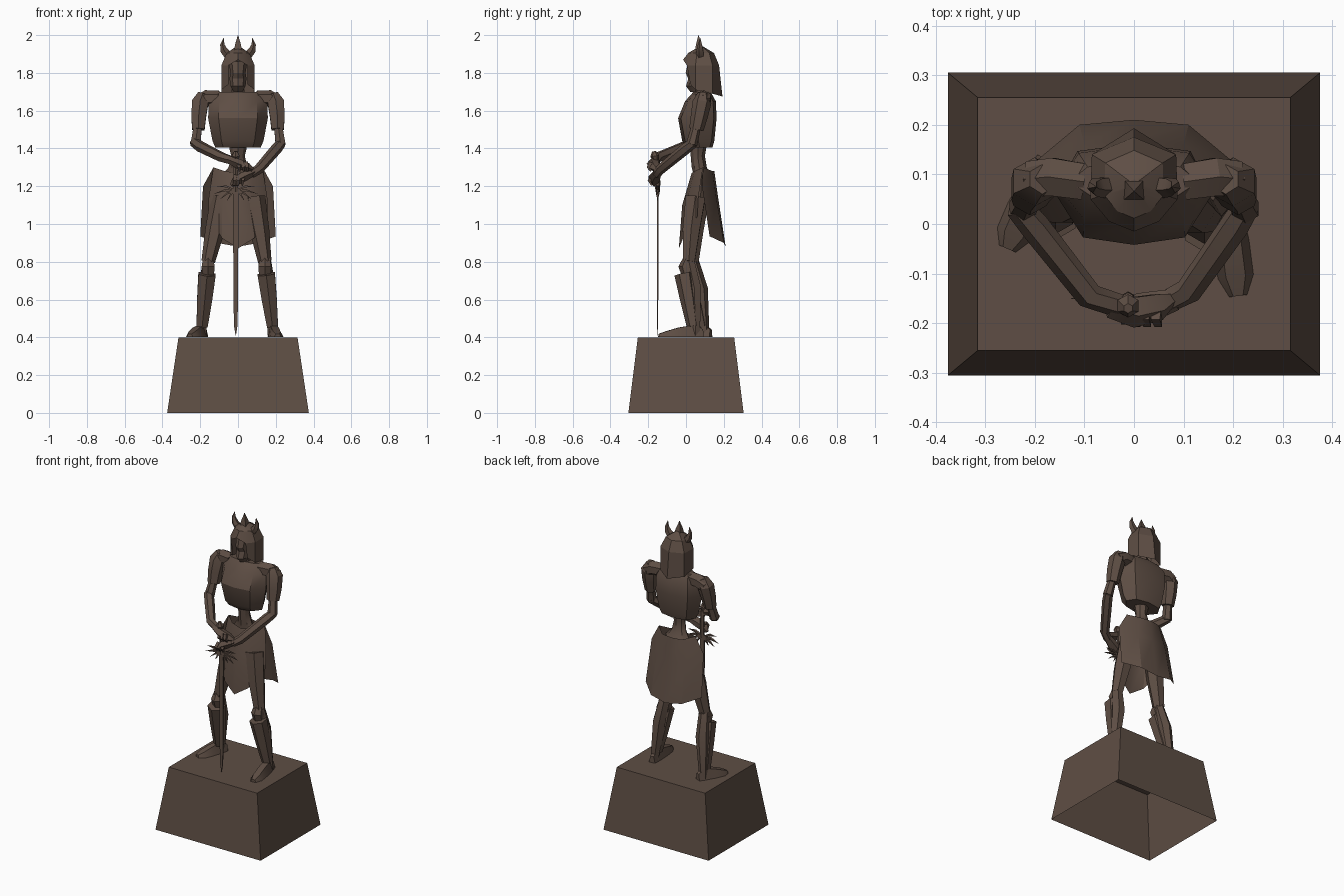
import bpy, math
from mathutils import Vector

if "Cube" in bpy.data.objects:
    bpy.data.objects.remove(bpy.data.objects["Cube"])

bronze = bpy.data.materials.new("dark_bronze")
bronze.diffuse_color = (0.112, 0.076, 0.058, 1)
bronze.use_nodes = True
bronze.node_tree.nodes["Principled BSDF"].inputs["Base Color"].default_value = bronze.diffuse_color


def add(name, verts, faces):
    me = bpy.data.meshes.new(name)
    me.from_pydata([tuple(v) for v in verts], [], faces)
    me.materials.append(bronze)
    ob = bpy.data.objects.new(name, me)
    bpy.context.collection.objects.link(ob)
    return ob


def loft(name, rings, caps=(True, True), closed=True):
    """Skin a stack of equal-length rings (or open rows)."""
    n = len(rings[0])
    verts = [p for r in rings for p in r]
    faces = []
    for i in range(len(rings) - 1):
        for j in range(n if closed else n - 1):
            k = (j + 1) % n
            faces.append((i*n + j, i*n + k, (i+1)*n + k, (i+1)*n + j))
    if closed and caps[0]:
        faces.append(tuple(reversed(range(n))))
    if closed and caps[1]:
        faces.append(tuple(range(len(verts) - n, len(verts))))
    return add(name, verts, faces)


def tube(name, path, n=6, flat=1.0):
    """Faceted limb along (x, y, z, radius) points; flat squashes one axis."""
    pts = [Vector(p[:3]) for p in path]
    whole = (pts[-1] - pts[0]).normalized()
    ref = min((Vector((1, 0, 0)), Vector((0, 1, 0)), Vector((0, 0, 1))),
              key=lambda a: abs(a.dot(whole)))
    rings = []
    for i, p in enumerate(pts):
        t = (pts[min(i+1, len(pts)-1)] - pts[max(i-1, 0)]).normalized()
        u = (ref - t * ref.dot(t)).normalized()
        v = t.cross(u)
        r = max(path[i][3], 0.0008)
        rings.append([p + u * r * math.cos(2*math.pi*(j+.5)/n)
                      + v * r * flat * math.sin(2*math.pi*(j+.5)/n) for j in range(n)])
    return loft(name, rings)


def mirror_row(half):
    """Half row from centre outward -> full row from -x to +x."""
    return [(-x, y, z) for x, y, z in reversed(half[1:])] + half


def body_ring(z, w, yf, yb):
    """Eight-sided torso section."""
    m = (yf + yb) / 2
    right = [(0, yf), (.65*w, yf+.015), (w, m), (.72*w, yb-.015), (0, yb)]
    left = [(-x, y) for x, y in reversed(right[1:-1])]
    return [(x, y, z) for x, y in right + left]


def box_ring(x, y, z, w, d):
    return [(x-w, y-d, z), (x+w, y-d, z), (x+w, y+d, z), (x-w, y+d, z)]


# Plinth, open underneath
loft("plinth", [box_ring(0, 0, 0, .375, .305), box_ring(0, 0, .4, .315, .255)],
     caps=(False, True))

# Torso
loft("chest", [body_ring(*r) for r in (
    (1.405, .12, .005, .14), (1.44, .135, -.02, .15), (1.56, .158, -.042, .162),
    (1.65, .155, -.005, .158), (1.70, .13, .04, .13))])
loft("waist", [body_ring(*r) for r in (
    (1.12, .10, .03, .12), (1.26, .085, .04, .13), (1.30, .05, .03, .11),
    (1.36, .036, .025, .10), (1.42, .05, .02, .11))])
tube("neck", [(0, .08, 1.68, .04), (0, .07, 1.76, .035)])

# Skirt: front and back hanging panels
loft("front_skirt", [mirror_row(h) for h in (
    [(0, .03, 1.27), (.07, .045, 1.28), (.13, .09, 1.30)],
    [(0, -.02, 1.10), (.085, .0, 1.11), (.155, .065, 1.14)],
    [(0, -.038, .87), (.085, -.015, .925), (.155, .06, 1.04)])], closed=False)
loft("back_skirt", [mirror_row(h) for h in (
    [(0, .15, 1.28), (.07, .14, 1.28), (.13, .09, 1.30)],
    [(0, .17, 1.14), (.10, .16, 1.14), (.185, .085, 1.20)],
    [(0, .21, .88), (.11, .20, .90), (.20, .125, .935)])], closed=False)

# Helmet shell with an open face
cols = [(0, -.015), (.05, .005), (.088, .05), (.085, .14), (0, .175)]
cols = cols + [(-x, y) for x, y in reversed(cols[1:-1])]
n = len(cols)
crown = [(x*.1, .08 + (y-.08)*.1, 1.94) for x, y in cols]
dome = [(x*.68, .08 + (y-.08)*.72, 1.905) for x, y in cols]
brow = [(x, y, 1.87 if abs(x) < .01 and y < 0 else 1.84) for x, y in cols]
loft("helmet_dome", [brow, dome, crown], caps=(False, True))
rim_z = {0: 1.80, 1: 1.74, 2: 1.71, 3: 1.69, 4: 1.675}
side = list(range(1, n))
rim = []
for i in side:
    x, y = cols[i]
    k = min(i, n - i)
    rim.append((x*1.0, y + (.018 if k in (1, 4) else 0), rim_z[k]))
loft("helmet_sides", [rim, [brow[i] for i in side]], closed=False)

# Face behind the opening
loft("face", [body_ring(*r) for r in (
    (1.70, .022, .022, .08), (1.73, .04, .0, .10), (1.77, .045, .012, .11),
    (1.80, .04, -.002, .11), (1.86, .05, .012, .11))])

# Crest and horns
tube("crest", [(0, .07, 1.90, .034), (0, .068, 1.95, .022), (0, .066, 2.0, 0)], n=4)
for s, tag in ((-1, "left"), (1, "right")):
    tube(tag + "_horn", [(s*.05, .075, 1.89, .024), (s*.075, .075, 1.92, .02),
                         (s*.083, .075, 1.95, .012), (s*.076, .075, 1.985, 0)], n=5)

# Shoulders and arms
for s, tag in ((-1, "left"), (1, "right")):
    tube(tag + "_shoulder_strap", [(s*.10, .085, 1.665, .042), (s*.165, .095, 1.665, .044),
                                   (s*.205, .09, 1.645, .042)], n=6)
    tube(tag + "_shoulder_guard", [(s*.185, .09, 1.69, .03), (s*.20, .085, 1.645, .05),
                                   (s*.208, .07, 1.57, .045), (s*.21, .055, 1.50, .038)], n=6)
    tube(tag + "_upper_arm", [(s*.205, .08, 1.60, .03), (s*.215, .05, 1.50, .026),
                              (s*.225, .03, 1.42, .03)], n=6)
tube("left_forearm", [(-.235, .035, 1.435, .026), (-.20, -.005, 1.41, .03),
                      (-.09, -.145, 1.355, .027), (-.03, -.165, 1.335, .024)])
tube("right_forearm", [(.23, .04, 1.43, .026), (.205, .0, 1.40, .03),
                       (.11, -.135, 1.29, .027), (.07, -.155, 1.265, .024)])
tube("left_hand", [(-.05, -.165, 1.34, .024), (0, -.175, 1.32, .034),
                   (.05, -.165, 1.30, .03), (.08, -.15, 1.285, .012)], n=5, flat=.8)
tube("right_hand", [(.085, -.15, 1.275, .024), (.03, -.165, 1.25, .034),
                    (-.015, -.17, 1.225, .03), (-.035, -.165, 1.205, .012)], n=5, flat=.8)
# Fingers curled over the grip
for i in range(3):
    tube("left_finger", [(.0 + i*.022, -.185, 1.325, .013), (.005 + i*.022, -.20, 1.30, .011),
                         (.008 + i*.022, -.185, 1.28, .006)], n=4)
    tube("right_finger", [(.03 - i*.022, -.175, 1.255, .013), (.025 - i*.022, -.195, 1.23, .011),
                          (.022 - i*.022, -.18, 1.205, .006)], n=4)

# Sword, point down
SX, SY = -.012, -.15
loft("sword_blade", [box_ring(SX, SY, z, w, d) for z, w, d in (
    (1.19, .014, .004), (1.10, .015, .004), (.55, .011, .003), (.46, .009, .003), (.41, .001, .001))])
tube("sword_grip", [(SX, SY, 1.17, .012), (SX, SY, 1.21, .014), (SX, SY, 1.34, .012)])
tube("sword_pommel", [(SX, SY-.01, 1.335, .012), (SX, SY-.015, 1.36, .024), (SX, SY-.02, 1.385, .010)])
for s in (-1, 1):
    for dx, z in ((.115, 1.16), (.10, 1.20), (.085, 1.13), (.045, 1.125)):
        tube("guard_spike", [(SX, SY, 1.175, .008),
                             (SX + s*dx*.5, SY, (1.185 + z) / 2 + .006, .012),
                             (SX + s*dx, SY, z, 0)], n=4, flat=.6)

# Legs: (side, tag, knee, ankle, toe)
for tag, hip, knee, ankle, toe in (
    ("left", (-.085, .07, 1.14), (-.158, .035, .80), (-.192, .095, .44), (-.255, -.05, .40)),
    ("right", (.085, .05, 1.14), (.142, .015, .80), (.185, .05, .44), (.21, -.145, .40))):
    H, K, A, T = (Vector(v) for v in (hip, knee, ankle, toe))
    M = H.lerp(K, .5)
    tube(tag + "_thigh", [(*H, .06), (*(M + Vector((0, -.005, 0))), .052), (*K, .036)])
    tube(tag + "_knee", [(K.x, K.y, .815, .03), (K.x, K.y - .015, .775, .04), (K.x, K.y, .72, .034)])
    C = K.lerp(A, .4) + Vector((0, .015, 0))
    tube(tag + "_calf", [(*K, .034), (*C, .042), (*A, .028), (A.x, A.y, .41, .028)])
    # Greave flares out at its top edge
    G = [K.lerp(A, t) + Vector((0, o, 0)) for t, o in ((.18, -.03), (.55, -.02), (.95, -.01))]
    tube(tag + "_greave", [(*G[0], .053), (*G[1], .046), (*G[2], .034)], n=6)
    # Foot
    F = Vector((T.x - A.x, T.y - A.y, 0))
    L = F.length
    F.normalize()
    S = Vector((-F.y, F.x, 0))
    rings = []
    for d, w, h in ((-.04, .02, .04), (.0, .028, .065), (L*.45, .036, .05),
                    (L*.8, .036, .03), (L, .018, .016)):
        c = Vector((A.x, A.y, .402)) + F * d
        up = Vector((0, 0, h))
        rings.append([c - S*w, c + S*w, c + S*w*.55 + up, c - S*w*.55 + up])
    loft(tag + "_foot", rings)

# Consistent normals on closed parts, soft shading with hard edges kept
import bmesh
for ob in bpy.context.scene.objects:
    bm = bmesh.new()
    bm.from_mesh(ob.data)
    bmesh.ops.recalc_face_normals(bm, faces=bm.faces)
    bm.to_mesh(ob.data)
    bm.free()
    ob.select_set(True)
    bpy.context.view_layer.objects.active = ob
bpy.ops.object.shade_smooth_by_angle(angle=math.radians(30))
